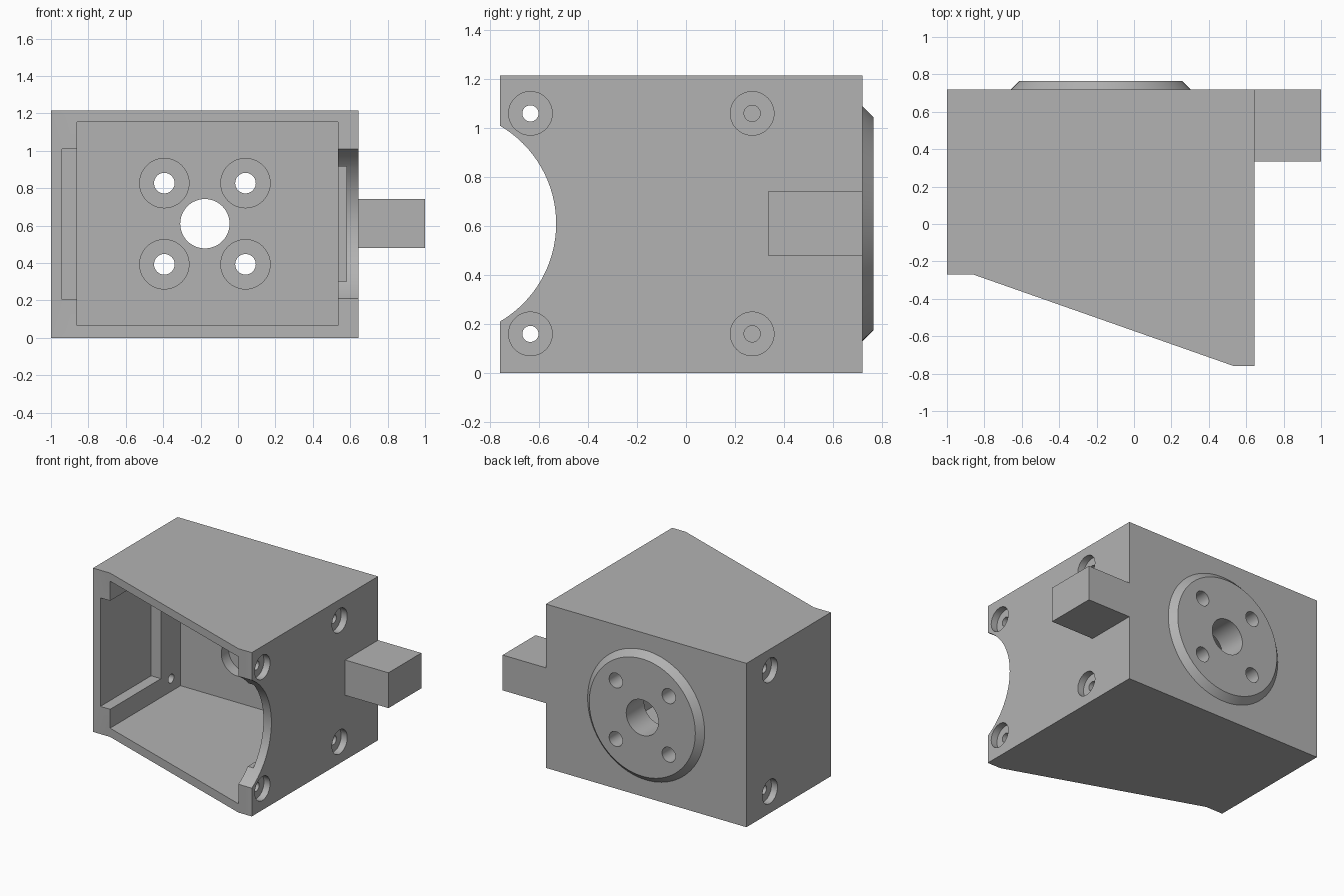
import bpy, bmesh
from math import pi, radians
from mathutils import Matrix, Vector

cube = bpy.data.objects.get("Cube")
if cube:
    bpy.data.objects.remove(cube, do_unlink=True)

grey = bpy.data.materials.new("plain grey")
grey.use_nodes = True
COLOUR = (0.45, 0.45, 0.45, 1)
grey.diffuse_color = COLOUR
grey.node_tree.nodes["Principled BSDF"].inputs["Base Color"].default_value = COLOUR


def finish(name, bm):
    bmesh.ops.recalc_face_normals(bm, faces=bm.faces)
    mesh = bpy.data.meshes.new(name)
    bm.to_mesh(mesh)
    bm.free()
    mesh.materials.append(grey)
    obj = bpy.data.objects.new(name, mesh)
    bpy.context.collection.objects.link(obj)
    return obj


def box(name, low, high):
    low, high = Vector(low), Vector(high)
    bm = bmesh.new()
    bmesh.ops.create_cube(bm, size=1)
    bmesh.ops.scale(bm, vec=high - low, verts=bm.verts)
    bmesh.ops.translate(bm, vec=(low + high) / 2, verts=bm.verts)
    return finish(name, bm)


def round_bar(name, axis, start, end, u, v, r1, r2=None, sides=48):
    """Cylinder or cone along x (u, v = y, z) or along y (u, v = x, z)."""
    bm = bmesh.new()
    bmesh.ops.create_cone(bm, cap_ends=True, segments=sides, radius1=r1,
                          radius2=r1 if r2 is None else r2, depth=end - start)
    mid = (start + end) / 2
    if axis == "x":
        turn, centre = Matrix.Rotation(pi / 2, 4, "Y"), (mid, u, v)
    else:
        turn, centre = Matrix.Rotation(-pi / 2, 4, "X"), (u, mid, v)
    bmesh.ops.transform(bm, matrix=Matrix.Translation(centre) @ turn, verts=bm.verts)
    return finish(name, bm)


def combine(target, tool, operation="DIFFERENCE"):
    mod = target.modifiers.new("cut", "BOOLEAN")
    mod.operation, mod.solver, mod.object = operation, "EXACT", tool
    bpy.ops.object.select_all(action="DESELECT")
    bpy.context.view_layer.objects.active = target
    target.select_set(True)
    bpy.ops.object.modifier_apply(modifier=mod.name)
    bpy.data.objects.remove(tool, do_unlink=True)


LEFT, RIGHT, BACK, TOP = 0.645, -1.0, 0.72, 1.215
MID_X, MID_Z = -0.177, 0.61

# Housing with a slanted front edge
plan = [(RIGHT, BACK), (RIGHT, -0.27), (-0.86, -0.27),
        (0.535, -0.76), (LEFT, -0.76), (LEFT, BACK)]
bm = bmesh.new()
base = bm.faces.new([bm.verts.new((x, y, 0)) for x, y in plan])
raised = bmesh.ops.extrude_face_region(bm, geom=[base])["geom"]
bmesh.ops.translate(bm, vec=(0, 0, TOP),
                    verts=[g for g in raised if isinstance(g, bmesh.types.BMVert)])
housing = finish("housing", bm)

# Main cavity and the shallow pockets in both side walls
combine(housing, box("cavity", (-0.86, -1, 0.065), (0.535, 0.555, 1.155)))
combine(housing, box("right_pocket", (-0.94, -1, 0.205), (-0.8, 0.325, 1.01)))
combine(housing, box("left_pocket", (0.5, -1, 0.3), (0.58, 0.325, 0.915)))

# Round bite out of the left wall
combine(housing, round_bar("bite", "x", 0.4, 0.8, -0.993, MID_Z, 0.463, sides=96))

# Chamfered round boss on the back
combine(housing, round_bar("boss", "y", BACK, 0.765, MID_X, MID_Z, 0.48, 0.435, 96),
        "UNION")

# Shaft hole and four counterbored screw holes through the back
combine(housing, round_bar("shaft_hole", "y", 0.4, 0.9, MID_X, MID_Z, 0.132))
for x in (MID_X - 0.217, MID_X + 0.217):
    for z in (MID_Z - 0.217, MID_Z + 0.217):
        combine(housing, round_bar("screw_hole", "y", 0.4, 0.9, x, z, 0.055))
        combine(housing, round_bar("counterbore", "y", 0.4, 0.64, x, z, 0.132))

# Counterbored screw holes through the side walls
for z in (0.16, 1.06):
    for y in (-0.635, 0.27):
        combine(housing, round_bar("screw_hole", "x", 0.45, 0.8, y, z, 0.033))
        combine(housing, round_bar("counterbore", "x", LEFT - 0.05, 0.8, y, z, 0.089))
    combine(housing, round_bar("screw_hole", "x", -1.2, -0.8, 0.445, z, 0.033))
    combine(housing, round_bar("counterbore", "x", -1.2, RIGHT + 0.05, 0.445, z, 0.089))

bpy.ops.object.select_all(action="DESELECT")
housing.select_set(True)
bpy.context.view_layer.objects.active = housing
bpy.ops.object.shade_smooth_by_angle(angle=radians(30))

# Square lug on the left wall
box("side_lug", (LEFT, 0.335, 0.48), (1.0, BACK, 0.742))
